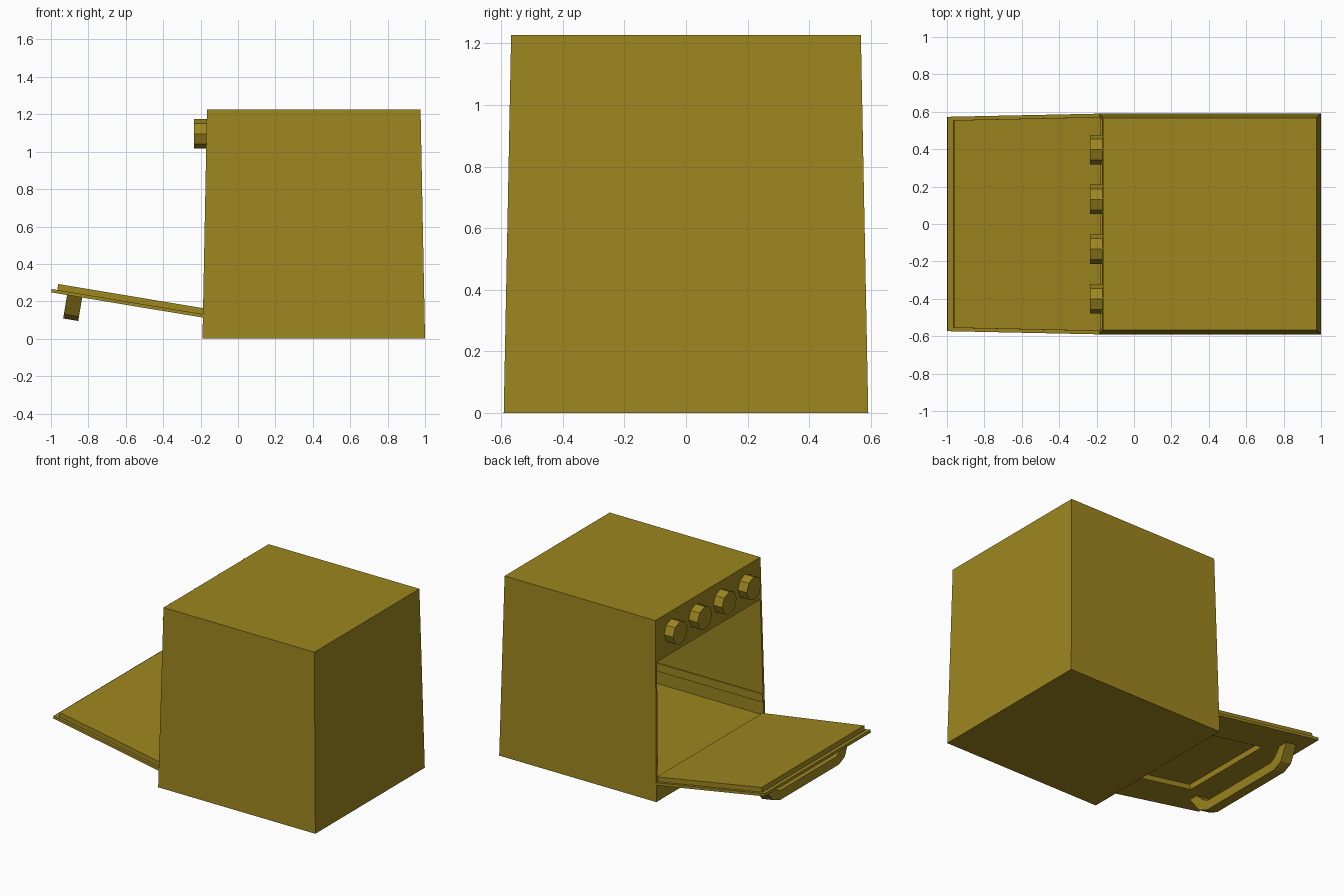
import bpy, bmesh, math
from mathutils import Vector

if "Cube" in bpy.data.objects:
    bpy.data.objects.remove(bpy.data.objects["Cube"])

mat = bpy.data.materials.new("olive_enamel")
mat.diffuse_color = (0.34, 0.24, 0.014, 1)
mat.use_nodes = True
mat.node_tree.nodes["Principled BSDF"].inputs["Base Color"].default_value = mat.diffuse_color


def make(name, bm):
    bmesh.ops.recalc_face_normals(bm, faces=bm.faces)
    me = bpy.data.meshes.new(name)
    bm.to_mesh(me)
    bm.free()
    me.materials.append(mat)
    ob = bpy.data.objects.new(name, me)
    bpy.context.collection.objects.link(ob)
    return ob


def loft(name, rings):
    """Skin successive rings of points; cap the ends."""
    bm = bmesh.new()
    loops = [[bm.verts.new(p) for p in r] for r in rings]
    n = len(loops[0])
    for a, b in zip(loops, loops[1:]):
        for i in range(n):
            j = (i + 1) % n
            bm.faces.new((a[i], a[j], b[j], b[i]))
    bm.faces.new(loops[0])
    bm.faces.new(loops[-1])
    return make(name, bm)


# Body: tapered box whose front (-x side) opens into a deep cavity
H, TAPER = 1.227, 0.024


def body_ring(x, side, z0, z1, wall=0.0):
    """Rectangle across the body; side -1 follows the front slope, +1 the back."""
    pts = []
    for s, z in ((-1, z0), (1, z0), (1, z1), (-1, z1)):
        t = TAPER * z / H
        pts.append((x - side * t, s * (0.592 - t - wall), z))
    return pts


FLOOR, CEIL, WALL = 0.15, 0.942, 0.016
loft("oven_body", [
    body_ring(1.0, 1, 0, H),
    body_ring(-0.19, -1, 0, H),
    body_ring(-0.19, -1, FLOOR, CEIL, WALL),
    body_ring(0.97, 1, FLOOR, CEIL, WALL),
])

# Shelf rails on both cavity walls
for s, side in ((1, "left"), (-1, "right")):
    ring = [(s * y, z) for y, z in ((0.575, 0.24), (0.563, 0.24), (0.563, 0.295), (0.575, 0.295))]
    loft(side + "_shelf_rail", [[(x, y, z) for y, z in ring] for x in (-0.184, 0.95)])

# Door frame: u runs from hinge to free edge, h is the height above its outer face
ang = math.atan2(0.135, 0.812)
hinge = Vector((-0.187, 0, 0.113))
along = Vector((-math.cos(ang), 0, math.sin(ang)))
up = Vector((math.sin(ang), 0, math.cos(ang)))


def door_pt(u, y, h):
    return hinge + along * u + up * h + Vector((0, y, 0))


def door_ring(u0, u1, w0, w1, h):
    return [door_pt(u, y, h) for u, y in ((u0, -w0), (u0, w0), (u1, w1), (u1, -w1))]


# Open door: stepped slab with a recessed window on its outer face
loft("oven_door", [
    door_ring(0.12, 0.56, 0.34, 0.34, 0.035),
    door_ring(0.12, 0.56, 0.34, 0.34, 0),
    door_ring(0, 0.823, 0.59, 0.573, 0),
    door_ring(0, 0.823, 0.59, 0.573, 0.018),
    door_ring(0, 0.793, 0.572, 0.555, 0.018),
    door_ring(0, 0.793, 0.572, 0.555, 0.05),
])

# Door handle: thick bent bar, half profile mirrored
half = [(0.46, 0.0, 0.395, 0.0), (0.39, 0.10, 0.34, 0.05), (0.32, 0.127, 0.30, 0.07)]
path = half + [(-a, b, -c, d) for a, b, c, d in reversed(half)]
loft("door_handle", [
    [door_pt(u, y, -h) for u, y, h in
     ((0.655, a, b), (0.737, a, b), (0.737, c, d), (0.655, c, d))]
    for a, b, c, d in path])

# Row of octagonal control knobs
for i in range(4):
    y = -0.400 + 0.266 * i
    rings = [[(x, y + 0.079 * math.sin(k * math.pi / 4), 1.096 + 0.079 * math.cos(k * math.pi / 4))
              for k in range(8)] for x in (-0.155, -0.235)]
    loft(f"control_knob_{i + 1}", rings)
